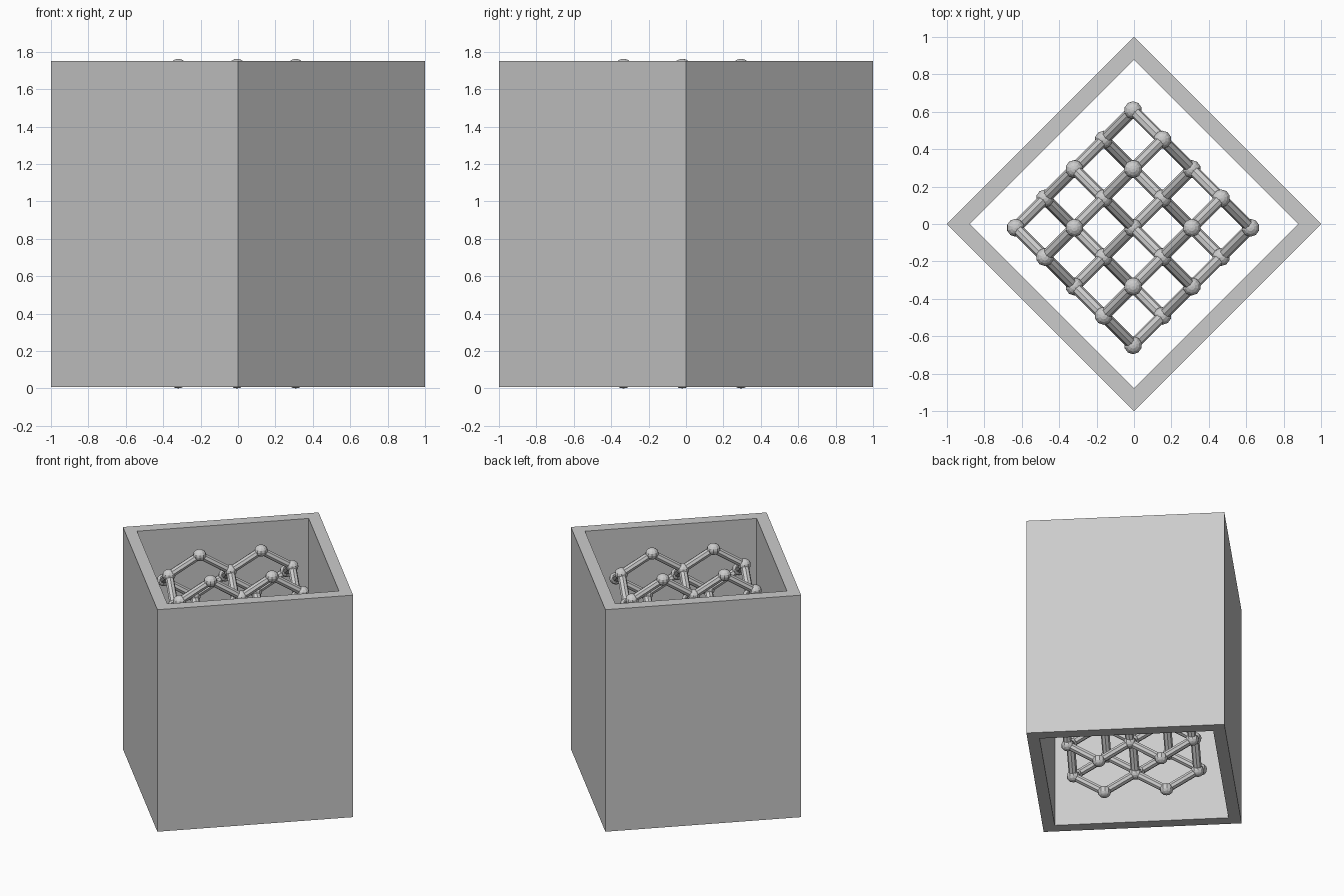
import bpy, bmesh, math
from mathutils import Vector, Matrix

if "Cube" in bpy.data.objects:
    bpy.data.objects.remove(bpy.data.objects["Cube"], do_unlink=True)

grey = bpy.data.materials.new("light_grey")
grey.use_nodes = True
colour = (0.6, 0.6, 0.6, 1)
grey.diffuse_color = colour
grey.node_tree.nodes["Principled BSDF"].inputs["Base Color"].default_value = colour


def add_object(name, bm):
    mesh = bpy.data.meshes.new(name)
    bmesh.ops.recalc_face_normals(bm, faces=bm.faces)
    bm.to_mesh(mesh)
    bm.free()
    mesh.materials.append(grey)
    obj = bpy.data.objects.new(name, mesh)
    bpy.context.collection.objects.link(obj)
    return obj


# Square sleeve, open at top and bottom, standing on a corner in plan
BOTTOM, TOP, OUTER, INNER = 0.007, 1.75, 1.0, 0.877
bm = bmesh.new()
rings = []
for radius, z in ((OUTER, BOTTOM), (OUTER, TOP), (INNER, TOP), (INNER, BOTTOM)):
    rings.append([bm.verts.new((radius * math.cos(a), radius * math.sin(a), z))
                  for a in (k * math.pi / 2 for k in range(4))])
for r in range(4):
    low, high = rings[r], rings[(r + 1) % 4]
    for k in range(4):
        n = (k + 1) % 4
        bm.faces.new((low[k], low[n], high[n], high[k]))
add_object("square_sleeve", bm)

# Lattice sites: four repeating layers of alternating rows and columns
STEP, SQUASH, LAYERS = 0.157, 0.89, 12
BALL, ROD = 0.048, 0.031
odd, even = (1, 3), (0, 2, 4)
pattern = ((odd, odd), (even, odd), (even, even), (odd, even))
layers = []
for k in range(LAYERS + 1):
    columns, rows = pattern[k % 4]
    layers.append({(i, j): Vector((STEP * (i - j), STEP * (i + j - 4), -STEP * k))
                   for i in columns for j in rows})

# Balls at every site
bm = bmesh.new()
for layer in layers:
    for site in layer.values():
        bmesh.ops.create_uvsphere(bm, u_segments=10, v_segments=8, radius=BALL,
                                  matrix=Matrix.Translation(site))
balls = add_object("lattice_balls", bm)

# Rods between touching sites of neighbouring layers
bm = bmesh.new()
for upper, lower in zip(layers, layers[1:]):
    for (i, j), start in upper.items():
        for (m, n), end in lower.items():
            if abs(i - m) + abs(j - n) == 1:
                along = end - start
                turn = along.to_track_quat('Z', 'Y').to_matrix().to_4x4()
                bmesh.ops.create_cone(
                    bm, cap_ends=True, segments=8, radius1=ROD, radius2=ROD,
                    depth=along.length,
                    matrix=Matrix.Translation((start + end) / 2) @ turn)
rods = add_object("lattice_rods", bm)

# Squash the lattice to fit the sleeve, lowest ball touching the ground
height = (STEP * LAYERS + BALL) * SQUASH
for obj in (balls, rods):
    obj.data.transform(Matrix.Translation((-0.005, -0.02, height))
                       @ Matrix.Diagonal((1, 1, SQUASH, 1)))
